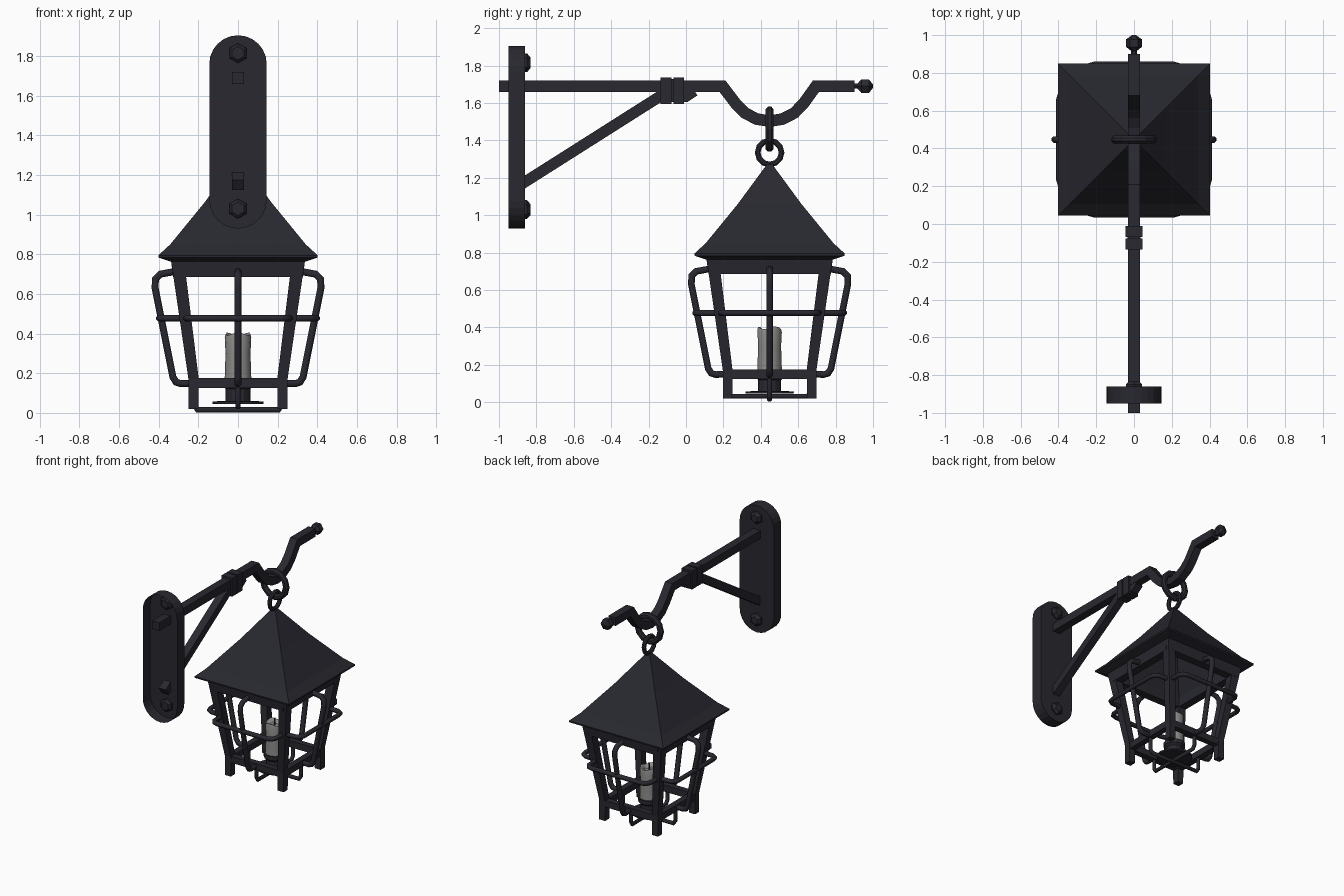
import bpy, bmesh, math
from mathutils import Vector, Matrix

if "Cube" in bpy.data.objects:
    bpy.data.objects.remove(bpy.data.objects["Cube"])

CY = 0.447  # lantern axis in y


def material(name, rgb):
    m = bpy.data.materials.new(name)
    m.diffuse_color = (*rgb, 1)
    m.use_nodes = True
    m.node_tree.nodes["Principled BSDF"].inputs["Base Color"].default_value = m.diffuse_color
    return m


IRON = material("dark_iron", (0.021, 0.021, 0.029))
WAX = material("grey_wax", (0.27, 0.265, 0.26))


def finish(bm, name, mat=IRON, smooth=None, turns=1, y=0.0):
    """Turn a bmesh into an object, optionally repeated around the lantern axis."""
    if turns > 1:
        src = bm.verts[:] + bm.edges[:] + bm.faces[:]
        for k in range(1, turns):
            new = bmesh.ops.duplicate(bm, geom=src)["geom"]
            vs = [v for v in new if isinstance(v, bmesh.types.BMVert)]
            bmesh.ops.rotate(bm, verts=vs, cent=(0, 0, 0),
                             matrix=Matrix.Rotation(k * 2 * math.pi / turns, 3, 'Z'))
    bmesh.ops.recalc_face_normals(bm, faces=bm.faces[:])
    bmesh.ops.translate(bm, verts=bm.verts[:], vec=(0, y, 0))
    me = bpy.data.meshes.new(name)
    bm.to_mesh(me)
    bm.free()
    me.materials.append(mat)
    ob = bpy.data.objects.new(name, me)
    bpy.context.collection.objects.link(ob)
    if smooth:
        bpy.ops.object.select_all(action='DESELECT')
        ob.select_set(True)
        bpy.context.view_layer.objects.active = ob
        bpy.ops.object.shade_smooth_by_angle(angle=math.radians(smooth))
    return ob


def loft(bm, rings, closed=False, caps=True):
    """Skin a list of rings of equal point count."""
    vr = [[bm.verts.new(p) for p in r] for r in rings]
    n = len(vr[0])
    for i in range(len(vr) if closed else len(vr) - 1):
        a, b = vr[i], vr[(i + 1) % len(vr)]
        for j in range(n):
            bm.faces.new((a[j], a[(j + 1) % n], b[(j + 1) % n], b[j]))
    if caps and not closed:
        bm.faces.new(vr[0])
        bm.faces.new(vr[-1])


def tube(bm, path, normal, r, sides=8, closed=False):
    """Sweep a polygon along a planar path with mitred corners."""
    P, nrm, rings = [Vector(p) for p in path], Vector(normal), []
    for i, p in enumerate(P):
        prev = P[i - 1] if (i or closed) else None
        nxt = P[(i + 1) % len(P)] if (i < len(P) - 1 or closed) else None
        d1 = (p - prev).normalized() if prev is not None else (nxt - p).normalized()
        d2 = (nxt - p).normalized() if nxt is not None else d1
        t = (d1 + d2).normalized()
        side = t.cross(nrm) / max(0.5, t.dot(d1))
        rings.append([p + r * (nrm * math.cos(a) + side * math.sin(a)) for a in
                      [2 * math.pi * (k + 0.5) / sides for k in range(sides)]])
    loft(bm, rings, closed)


def square(h, z):
    return [(-h, -h, z), (h, -h, z), (h, h, z), (-h, h, z)]


def circle(r, z, n):
    return [(r * math.cos(2 * math.pi * k / n), r * math.sin(2 * math.pi * k / n), z) for k in range(n)]


def box(bm, x0, x1, y0, y1, z0, z1):
    loft(bm, [[(x0, y0, z), (x1, y0, z), (x1, y1, z), (x0, y1, z)] for z in (z0, z1)])


def arc(cx, cz, r, a0, a1, n):
    return [(cx + r * math.cos(math.radians(a0 + (a1 - a0) * k / n)),
             cz + r * math.sin(math.radians(a0 + (a1 - a0) * k / n))) for k in range(n + 1)]


# Wall plate: rounded shell, open at the back
bm = bmesh.new()
outline = arc(0, 1.76, 0.145, 0, 180, 12) + arc(0, 1.075, 0.145, 180, 360, 12)
loft(bm, [[(x, y, z) for x, z in outline] for y in (-0.95, -0.86)], caps=False)
bm.faces.new([v for v in bm.verts if v.co.y > -0.9])
finish(bm, "wall_plate")

# Hex bolts
bm = bmesh.new()
for z in (1.815, 1.03):
    loft(bm, [[(r * math.sin(k * math.pi / 3), y, z + r * math.cos(k * math.pi / 3)) for k in range(6)]
              for r, y in ((0.034, -0.89), (0.05, -0.875), (0.05, -0.85), (0.03, -0.832))])
finish(bm, "plate_bolts")

# Arm with a dipped hook section
S = 0.031 * math.sqrt(2)
bm = bmesh.new()
dip = arc(CY, 1.725, 0.222, 215, 325, 6)
path = [(-1.0, 1.69), (0.195, 1.69)] + dip + [(0.695, 1.69), (0.9, 1.69)]
tube(bm, [(0, y, z) for y, z in path], (1, 0, 0), S, 4)
finish(bm, "arm")

# Diagonal brace
bm = bmesh.new()
brace = [(-0.905, 1.15), (-0.14, 1.635), (0.0, 1.635), (0.045, 1.665)]
tube(bm, [(0, y, z) for y, z in brace], (1, 0, 0), S * 0.95, 4)
finish(bm, "brace")

# Collars binding brace to arm
bm = bmesh.new()
for y0, y1, o in ((-0.135, -0.078, 0), (-0.078, -0.068, 0.01), (-0.068, -0.01, 0)):
    box(bm, -0.044 + o, 0.044 - o, y0, y1, 1.595 + o, 1.737 - o)
finish(bm, "collars")

# Arm tip finial
bm = bmesh.new()
loft(bm, [[(r * math.cos(k * math.pi / 3), y, 1.69 + r * math.sin(k * math.pi / 3)) for k in range(6)]
          for r, y in ((0.016, 0.89), (0.016, 0.917), (0.042, 0.938), (0.042, 0.978), (0.01, 1.0))])
finish(bm, "arm_finial")

# Hanging rings
bm = bmesh.new()
tube(bm, [(x, 0, z) for x, z in arc(0, 1.46, 0.098, 0, 360, 12)[:-1]], (0, 1, 0), 0.023, 8, True)
finish(bm, "large_ring", y=CY)
bm = bmesh.new()
tube(bm, [(0, y, z) for y, z in arc(0, 1.335, 0.064, 0, 360, 12)[:-1]], (1, 0, 0), 0.016, 8, True)
finish(bm, "small_ring", y=CY)

# Roof: hollow flared pyramid
bm = bmesh.new()
roof = [(0.27, 0.763), (0.34, 0.763), (0.40, 0.783), (0.402, 0.795), (0.342, 0.85), (0.17, 1.06), (0.012, 1.275)]
loft(bm, [square(0.01, 1.2), square(0.17, 1.0)] + [square(h, z) for h, z in roof])
finish(bm, "roof", y=CY)

# Cage frame: tapered corner posts, feet, top and bottom rails
bm = bmesh.new()


def corner(o, w, z):
    return [(o, o, z), (o - w, o, z), (o - w, o - w, z), (o, o - w, z)]


loft(bm, [corner(0.25, 0.05, 0.02), corner(0.25, 0.052, 0.17), corner(0.338, 0.066, 0.77)])
finish(bm, "corner_posts", turns=4, y=CY)
bm = bmesh.new()
loft(bm, [[(-0.30, -0.327, 0.685), (0.30, -0.327, 0.685), (0.30, -0.265, 0.685), (-0.30, -0.265, 0.685)],
          [(-0.31, -0.338, 0.768), (0.31, -0.338, 0.768), (0.31, -0.27, 0.768), (-0.31, -0.27, 0.768)]])
box(bm, -0.23, 0.23, -0.246, -0.2, 0.125, 0.175)
finish(bm, "rails", turns=4, y=CY)

# Guard wires, one upright and one crosswise on each side
bm = bmesh.new()
guard = [(0.22, 0.15), (0.29, 0.148), (0.312, 0.155), (0.328, 0.18), (0.418, 0.63),
         (0.417, 0.675), (0.392, 0.70), (0.31, 0.715)]
tube(bm, [(0, -y, z) for y, z in guard], (1, 0, 0), 0.019)
cross = [(0.262, 0.27), (0.258, 0.36), (0.24, 0.388), (0.21, 0.397)]
cross = cross + [(-x, y) for x, y in cross[::-1]]
tube(bm, [(x, -y, 0.478) for x, y in cross], (0, 0, 1), 0.017)
finish(bm, "guard_wires", smooth=50, turns=4, y=CY)

# Crossed wires under the candle dish
bm = bmesh.new()
for c, s, z in ((1, 0, 0.016), (0, 1, 0.032)):
    u = [(0.222, 0.13), (0.222, z + 0.025), (0.205, z)]
    u = u + [(-a, b) for a, b in u[::-1]]
    tube(bm, [(a * c, a * s, b) for a, b in u], (-s, c, 0), 0.014)
finish(bm, "base_wires", smooth=50, y=CY)

# Candle dish, and the cup standing on it
bm = bmesh.new()
loft(bm, [circle(r, z, 12) for r, z in ((0.128, 0.046), (0.13, 0.058), (0.062, 0.06), (0.062, 0.12),
                                        (0.078, 0.135), (0.078, 0.165))])
finish(bm, "candle_dish", y=CY)

# Candle with melted rim, and wick
bm = bmesh.new()
loft(bm, [circle(r, z, 14) for r, z in ((0.068, 0.15), (0.063, 0.30), (0.067, 0.38), (0.062, 0.398),
                                        (0.05, 0.395), (0.035, 0.375))])
for v in bm.verts:
    if v.co.z > 0.37:
        v.co.z += 0.008 * math.sin(3 * math.atan2(v.co.y, v.co.x))
finish(bm, "candle", WAX, smooth=50, y=CY)
bm = bmesh.new()
loft(bm, [circle(0.006, 0.37, 6), circle(0.004, 0.43, 6)])
finish(bm, "wick", y=CY)
